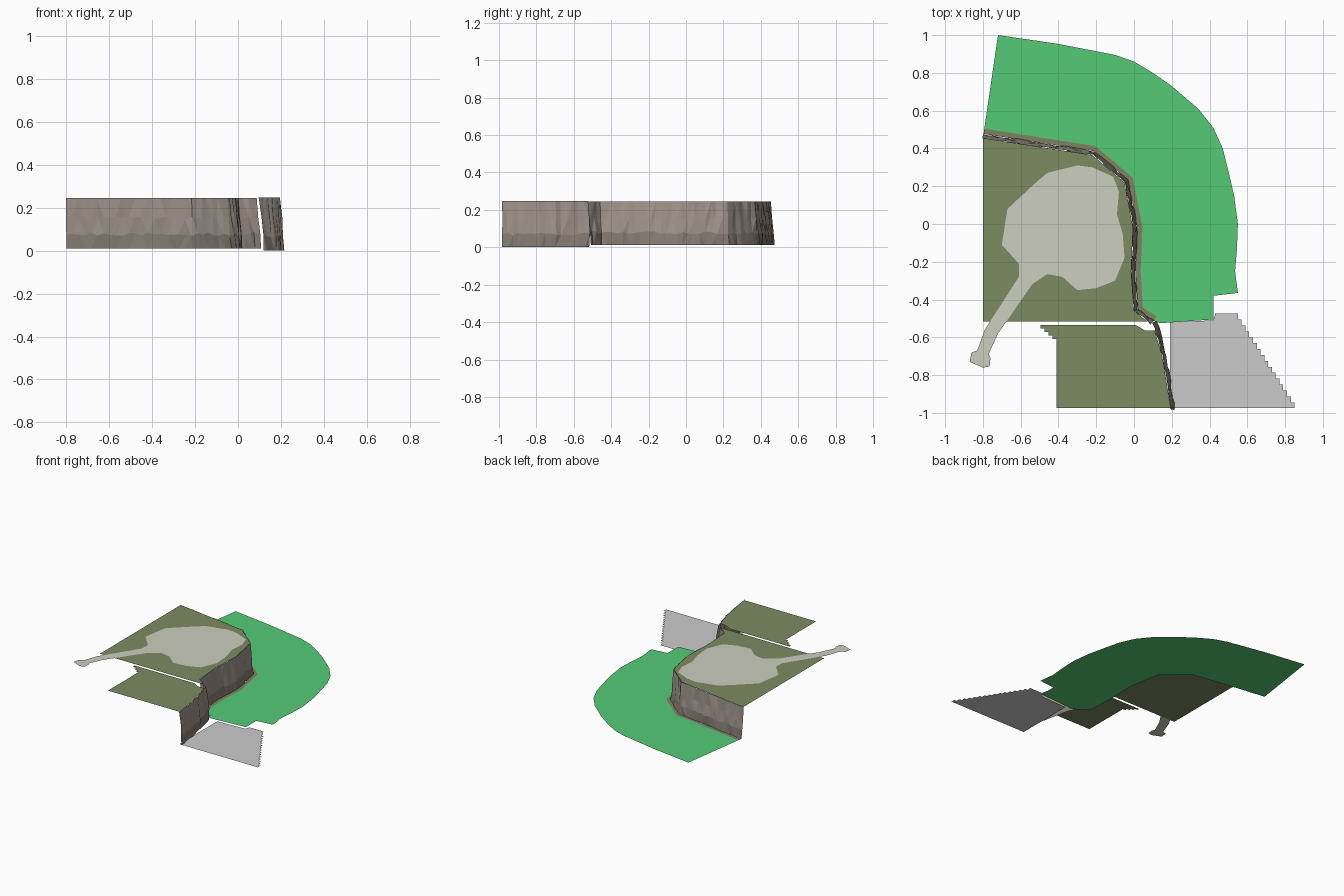
import bpy, bmesh, random
from mathutils import Vector

if "Cube" in bpy.data.objects:
    bpy.data.objects.remove(bpy.data.objects["Cube"])

random.seed(4)
LOW, HIGH = 0.011, 0.246


def mat(name, rgb):
    m = bpy.data.materials.new(name)
    m.diffuse_color = (*rgb, 1)
    m.use_nodes = True
    m.node_tree.nodes["Principled BSDF"].inputs["Base Color"].default_value = m.diffuse_color
    return m


GRASS = mat("grass", (0.09, 0.60, 0.18))
OLIVE = mat("olive_ground", (0.20, 0.26, 0.12))
PALE = mat("pale_dirt", (0.60, 0.62, 0.52))
ROCK = mat("rock", (0.35, 0.30, 0.26))
ROCK_DARK = mat("dark_rock", (0.24, 0.21, 0.18))
FRINGE = mat("fringe", (0.22, 0.22, 0.12))


def finish(name, bm, *mats):
    me = bpy.data.meshes.new(name)
    bm.to_mesh(me)
    bm.free()
    for m in mats:
        me.materials.append(m)
    ob = bpy.data.objects.new(name, me)
    bpy.context.collection.objects.link(ob)
    return ob


def sheet(name, pts, z, m=None):
    """Flat outline at height z, facing up."""
    bm = bmesh.new()
    f = bm.faces.new([bm.verts.new((p[0], p[1], z)) for p in pts])
    f.normal_update()
    if f.normal.z < 0:
        f.normal_flip()
    bmesh.ops.triangulate(bm, faces=bm.faces[:])
    return finish(name, bm, *([m] if m else []))


def offset(path, d):
    """Shift an open path sideways, to its left when d is positive."""
    out = []
    for i, p in enumerate(path):
        a, b = Vector(path[max(i - 1, 0)]), Vector(path[min(i + 1, len(path) - 1)])
        t = (b - a).normalized()
        out.append(Vector(p) + Vector((-t.y, t.x)) * d)
    return out


def resample(path, step):
    out = []
    for a, b in zip(path, path[1:]):
        a, b = Vector(a), Vector(b)
        n = max(1, round((b - a).length / step))
        out += [a.lerp(b, i / n) for i in range(n)]
    return out + [Vector(path[-1])]


def stairs(a, b, n):
    """Jagged stepped edge from a to b."""
    pts = []
    for i in range(n):
        x0, x1 = (a[0] + (b[0] - a[0]) * k / n for k in (i, i + 1))
        y1 = a[1] + (b[1] - a[1]) * (i + 1) / n
        pts += [(x0, y1), (x1, y1)]
    return pts


def cliff(name, path, z0, z1, lean):
    """Rough rock wall in four bands, leaning out towards its foot."""
    levels = [(0, lean), (0.28, lean * 0.75), (0.6, lean * 0.4), (1, 0)]
    pts = resample(path, 0.03)
    bm = bmesh.new()
    rows = []
    for t, d in levels:
        mid = 0 < t < 1
        row = []
        for p in offset(pts, d):
            j = random.uniform(-0.004, 0.004)
            jz = random.uniform(-0.008, 0.008) if mid else 0
            row.append(bm.verts.new((p.x + j, p.y + j, z0 + (z1 - z0) * t + jz)))
        rows.append(row)
    for k, (lo, hi) in enumerate(zip(rows, rows[1:])):
        for i in range(len(lo) - 1):
            f = bm.faces.new((lo[i + 1], lo[i], hi[i], hi[i + 1]))
            f.material_index = 1 if k == 0 else 0
    bmesh.ops.triangulate(bm, faces=bm.faces[:])
    return finish(name, bm, ROCK, ROCK_DARK)


# Line of the cliff's upper edge, from back left to front right
edge = [(-0.80, 0.455), (-0.22, 0.365), (-0.05, 0.22), (-0.005, -0.02),
        (-0.015, -0.25), (0.0, -0.46), (0.09, -0.53)]
edge_front = [(0.10, -0.52), (0.15, -0.70), (0.195, -0.985)]

cliff("main_cliff", edge, LOW, HIGH, 0.022)
cliff("front_cliff", edge_front, 0.002, 0.247, 0.022)

# Upper ground, back and front pieces
sheet("upper_ground", edge[:-1] + [(0.07, -0.515), (-0.80, -0.515)], HIGH, OLIVE)
sheet("front_upper_ground",
      [(-0.495, -0.535)] + stairs((-0.495, -0.535), (-0.41, -0.61), 4)
      + [(-0.41, -0.975), (0.195, -0.975), (0.15, -0.70), (0.11, -0.565),
         (0.06, -0.565), (0.01, -0.535)], HIGH, OLIVE)

# Pale clearing with its path
sheet("clearing",
      [(-0.30, 0.31), (-0.22, 0.30), (-0.11, 0.25), (-0.08, 0.17), (-0.09, 0.05),
       (-0.06, -0.05), (-0.05, -0.18), (-0.10, -0.30), (-0.20, -0.34),
       (-0.30, -0.35), (-0.38, -0.28), (-0.46, -0.265), (-0.54, -0.32),
       (-0.61, -0.28), (-0.61, -0.21), (-0.70, -0.11), (-0.67, 0.08),
       (-0.53, 0.21), (-0.46, 0.27)], HIGH + 0.0015, PALE)
sheet("path",
      [(-0.36, -0.02), (-0.33, -0.03), (-0.54, -0.32), (-0.65, -0.48),
       (-0.72, -0.58), (-0.77, -0.69), (-0.76, -0.71), (-0.765, -0.755),
       (-0.80, -0.76), (-0.87, -0.73), (-0.86, -0.68), (-0.83, -0.67),
       (-0.79, -0.56), (-0.61, -0.28)], HIGH + 0.001, PALE)

# Lower grass, running along the foot of the cliff
foot = offset(edge, 0.022)
sheet("lower_grass",
      foot + [(0.14, -0.525), (0.42, -0.505), (0.42, -0.38), (0.55, -0.365),
              (0.535, -0.25), (0.545, -0.13), (0.55, 0.0), (0.53, 0.15),
              (0.50, 0.28), (0.47, 0.40), (0.42, 0.51), (0.34, 0.61),
              (0.20, 0.73), (0.10, 0.80), (0.0, 0.86), (-0.10, 0.895),
              (-0.41, 0.955), (-0.72, 1.0)], LOW, GRASS)
sheet("cliff_foot_fringe", foot + offset(edge, 0.05)[::-1], LOW + 0.001, FRINGE)

# Grey lower ground with stepped edge
sheet("lower_front_ground",
      [(0.19, -0.975), (0.19, -0.52), (0.42, -0.51), (0.43, -0.475), (0.55, -0.475)]
      + stairs((0.55, -0.475), (0.87, -0.975), 16), 0.0)
